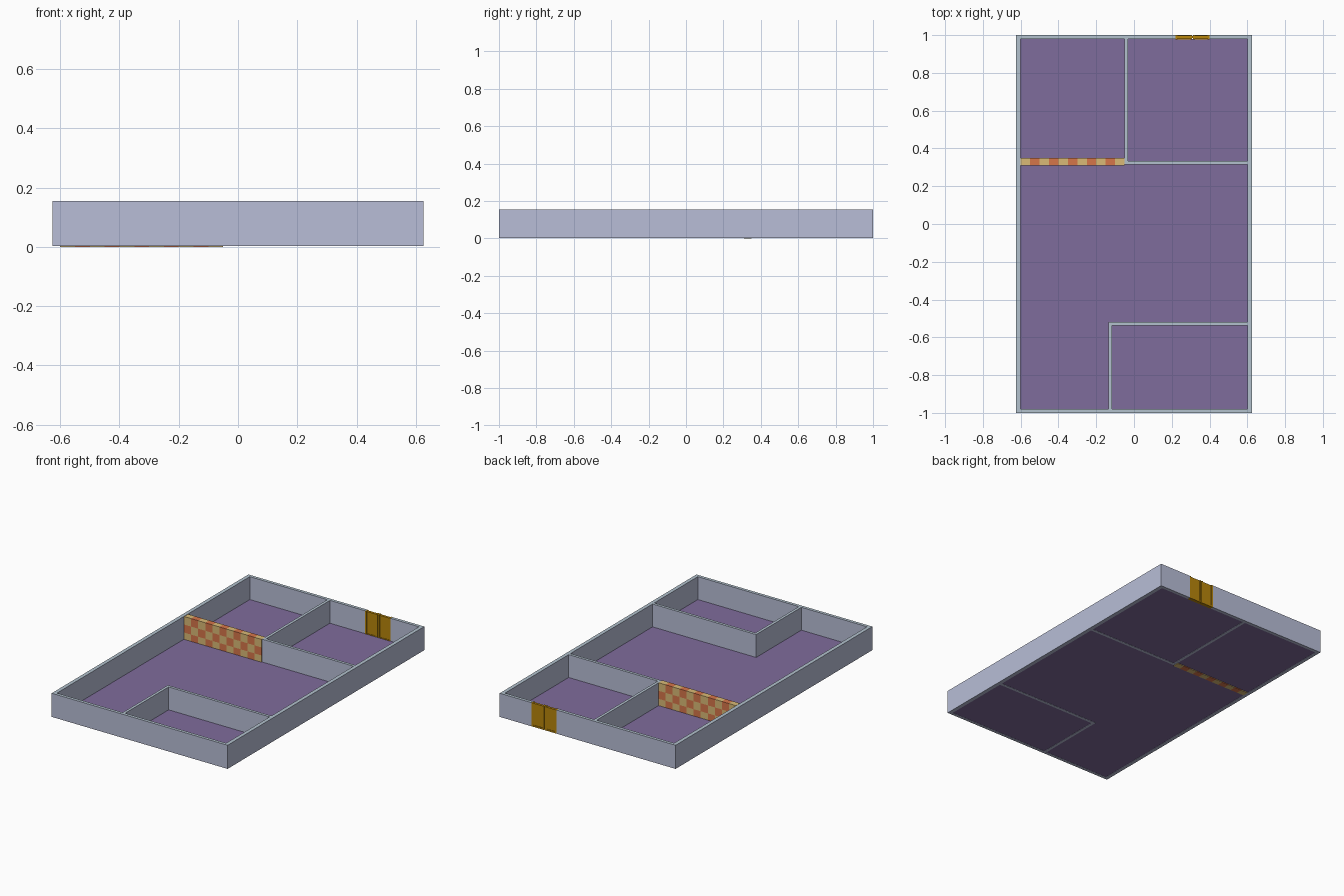
import bpy
import bmesh
from mathutils import Vector

old = bpy.data.objects.get("Cube")
if old:
    bpy.data.objects.remove(old, do_unlink=True)


def material(name, rgb):
    """Flat colour given as 0-255 screen values, stored as linear."""
    lin = [((c / 255 + 0.055) / 1.055) ** 2.4 for c in rgb]
    mat = bpy.data.materials.new(name)
    mat.use_nodes = True
    mat.diffuse_color = (*lin, 1)
    mat.node_tree.nodes["Principled BSDF"].inputs["Base Color"].default_value = (*lin, 1)
    return mat


WALL = material("wall blue grey", (184, 190, 215))
CAP = material("wall top grey", (178, 193, 205))
FLOOR = material("floor purple", (127, 108, 156))
ORANGE = material("checker orange", (214, 118, 74))
YELLOW = material("checker yellow", (218, 186, 118))
GOLD = material("door gold", (184, 134, 11))


def box(name, x, y, z, mats):
    """Box from (min, max) ranges; a second material goes on the top face."""
    lo, hi = Vector((x[0], y[0], z[0])), Vector((x[1], y[1], z[1]))
    bm = bmesh.new()
    bmesh.ops.create_cube(bm, size=1)
    for v in bm.verts:
        v.co = (lo + hi) / 2 + v.co * (hi - lo)
    bm.normal_update()
    if len(mats) > 1:
        for f in bm.faces:
            f.material_index = int(f.normal.z > 0.5)
    return finish(name, bm, mats)


def finish(name, bm, mats):
    mesh = bpy.data.meshes.new(name)
    bm.to_mesh(mesh)
    bm.free()
    for m in mats:
        mesh.materials.append(m)
    obj = bpy.data.objects.new(name, mesh)
    bpy.context.collection.objects.link(obj)
    return obj


X, Y, TOP, BASE = 0.626, 1.0, 0.155, 0.003
IN_X, IN_Y = 0.602, 0.98
DOOR = (0.22, 0.40)

# Floor slab
box("floor", (-IN_X, IN_X), (-IN_Y, IN_Y), (0.004, 0.008), [FLOOR])

# Outer walls, with a gap at the back for the door, and inner partitions
walls = {
    "left_wall": ((IN_X, X), (-Y, Y)),
    "right_wall": ((-X, -IN_X), (-Y, Y)),
    "front_wall": ((-IN_X, IN_X), (-Y, -IN_Y)),
    "back_wall_right": ((-IN_X, DOOR[0]), (IN_Y, Y)),
    "back_wall_left": ((DOOR[1], IN_X), (IN_Y, Y)),
    "back_room_divider": ((-0.05, -0.032), (0.315, IN_Y)),
    "back_room_front_wall": ((-0.032, IN_X), (0.315, 0.333)),
    "front_room_side_wall": ((-0.135, -0.117), (-IN_Y, -0.52)),
    "front_room_back_wall": ((-0.117, IN_X), (-0.538, -0.52)),
}
for name, (xr, yr) in walls.items():
    box(name, xr, yr, (BASE, TOP), [WALL, CAP])

# Checkered wall: one block sliced into cells, coloured alternately
COLS, ROWS = 11, 3
x0, x1 = -0.6, -0.05
cw, ch = (x1 - x0) / COLS, TOP / ROWS
checker = box("checkered_wall", (x0, x1), (0.31, 0.35), (0, TOP), [YELLOW, ORANGE])
bm = bmesh.new()
bm.from_mesh(checker.data)
cuts = [((x0 + i * cw, 0, 0), (1, 0, 0)) for i in range(1, COLS)]
cuts += [((0, 0, k * ch), (0, 0, 1)) for k in range(1, ROWS)]
for co, no in cuts:
    bmesh.ops.bisect_plane(bm, geom=bm.verts[:] + bm.edges[:] + bm.faces[:],
                           plane_co=co, plane_no=no)
for f in bm.faces:
    c = f.calc_center_median()
    col = min(COLS - 1, max(0, int((c.x - x0) / cw)))
    row = min(ROWS - 1, max(0, int(c.z / ch)))
    f.material_index = (col + row) % 2
bm.to_mesh(checker.data)
bm.free()

# Double door: each leaf has a rim and a slightly recessed panel
mid = sum(DOOR) / 2
rim = 0.01
for side, a, b in (("right", DOOR[0], mid - 0.002), ("left", mid + 0.002, DOOR[1])):
    depth = (0.978, Y)
    box(f"door_{side}_panel", (a + rim, b - rim), (0.981, 0.997),
        (BASE + rim, TOP - 0.002), [GOLD])
    box(f"door_{side}_outer_stile", (a, a + rim), depth, (BASE, TOP), [GOLD])
    box(f"door_{side}_inner_stile", (b - rim, b), depth, (BASE, TOP), [GOLD])
    box(f"door_{side}_bottom_rail", (a + rim, b - rim), depth, (BASE, BASE + rim), [GOLD])
box("door_center_strip", (mid - 0.002, mid + 0.002), (0.984, 0.994), (BASE, TOP), [GOLD])
